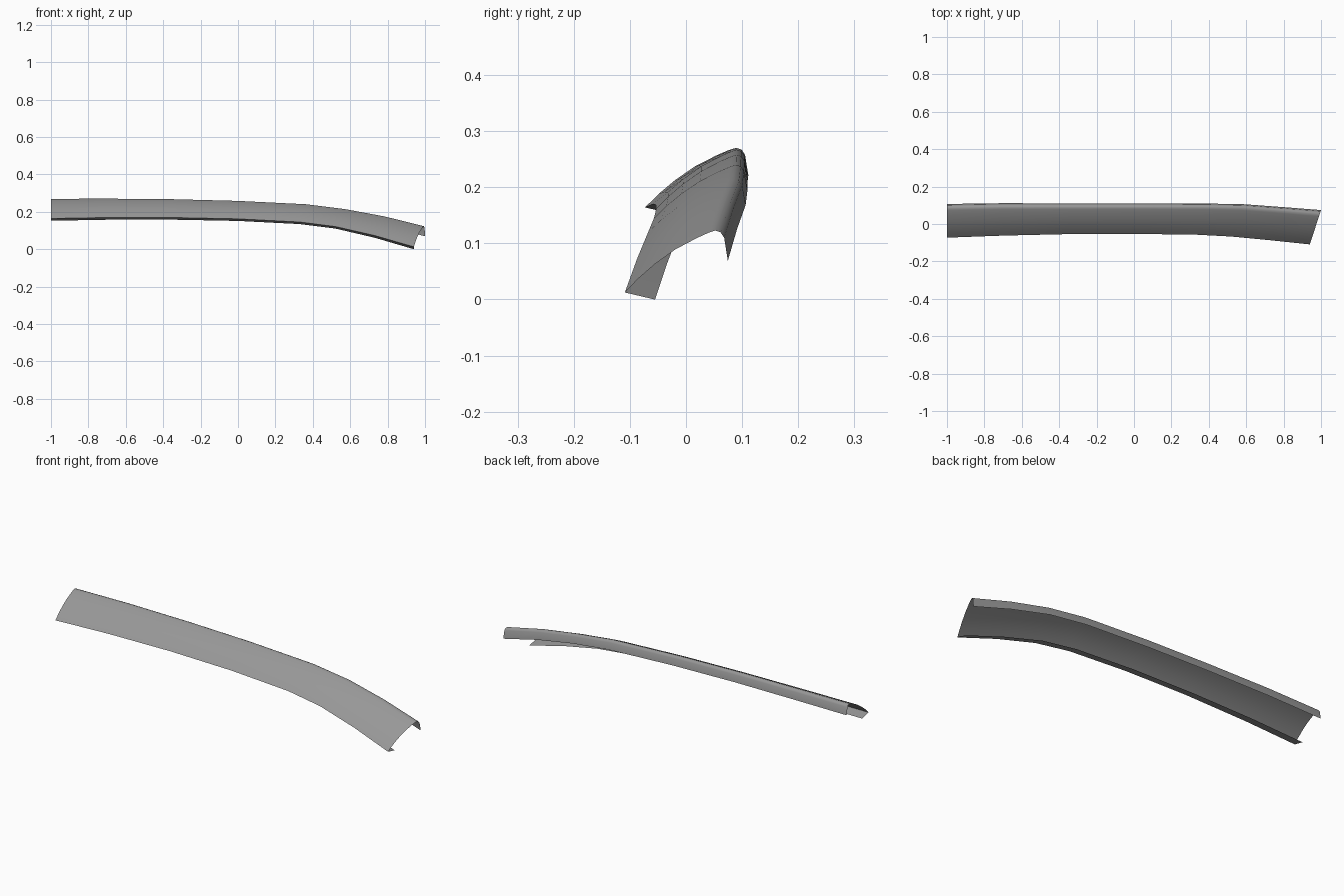
import bpy, bmesh, math

if "Cube" in bpy.data.objects:
    bpy.data.objects.remove(bpy.data.objects["Cube"])

# Stations along the strip: front x, back x, front y, width, front z, crest z
stations = [
    (-1.00, -1.00, -.073, .158, .164, .269),
    (-0.70, -0.70, -.062, .152, .169, .270),
    (-0.35, -0.35, -.054, .144, .169, .267),
    (0.00, 0.00, -.053, .143, .162, .258),
    (0.33, 0.37, -.057, .146, .145, .240),
    (0.52, 0.58, -.067, .152, .121, .214),
    (0.73, 0.79, -.087, .156, .073, .175),
    (0.94, 1.00, -.109, .161, .0125, .123),
]

# Cross-section (across, up): bottom lip, arched face, rounded crest, back flange
profile = [(.335, -.115), (0, 0), (.15, .225), (.335, .46), (.56, .695),
           (.80, .88), (.93, .965), (1, 1), (1.06, .97), (1.10, .88), (1.14, .51)]


def section(bm, xf, xb, yf, w, zf, zc):
    ring = []
    for i, (u, v) in enumerate(profile):
        t = 0 if i == 0 else u / 1.14
        ring.append(bm.verts.new((xf + t * (xb - xf), yf + u * w, zf + v * (zc - zf))))
    return ring


# Loft the open channel through all stations
bm = bmesh.new()
rings = [section(bm, *s) for s in stations]
for a, b in zip(rings, rings[1:]):
    for j in range(len(profile) - 1):
        bm.faces.new((a[j], b[j], b[j + 1], a[j + 1]))
mesh = bpy.data.meshes.new("curved_trim_strip")
bm.to_mesh(mesh)
bm.free()

strip = bpy.data.objects.new("curved_trim_strip", mesh)
bpy.context.collection.objects.link(strip)

# Dark grey finish
finish = bpy.data.materials.new("dark_grey")
finish.diffuse_color = (.31, .31, .31, 1)
finish.use_nodes = True
finish.node_tree.nodes["Principled BSDF"].inputs["Base Color"].default_value = finish.diffuse_color
mesh.materials.append(finish)

bpy.context.view_layer.objects.active = strip
strip.select_set(True)
bpy.ops.object.shade_smooth_by_angle(angle=math.radians(46))
